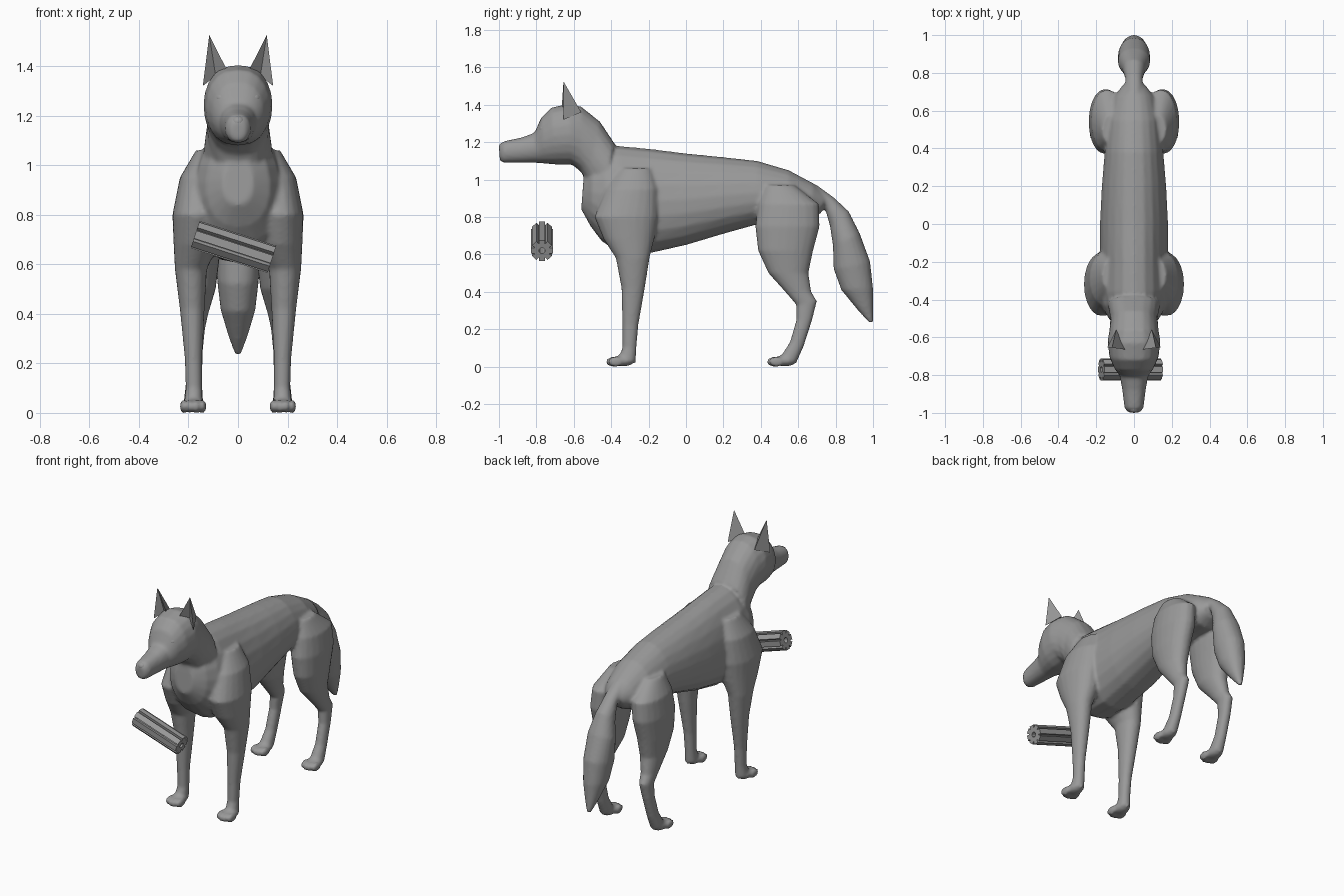
import bpy, bmesh, math
from mathutils import Vector, Matrix

if "Cube" in bpy.data.objects:
    bpy.data.objects.remove(bpy.data.objects["Cube"])

grey = bpy.data.materials.new("plain_grey")
grey.diffuse_color = (0.32, 0.32, 0.32, 1)
grey.use_nodes = True
grey.node_tree.nodes["Principled BSDF"].inputs["Base Color"].default_value = grey.diffuse_color


def finish(bm, name, angle=None):
    bmesh.ops.recalc_face_normals(bm, faces=bm.faces)
    mesh = bpy.data.meshes.new(name)
    bm.to_mesh(mesh)
    bm.free()
    ob = bpy.data.objects.new(name, mesh)
    bpy.context.collection.objects.link(ob)
    mesh.materials.append(grey)
    if angle:
        select(ob)
        bpy.ops.object.shade_smooth_by_angle(angle=math.radians(angle))
    return ob


def select(ob):
    bpy.ops.object.select_all(action='DESELECT')
    ob.select_set(True)
    bpy.context.view_layer.objects.active = ob


def loft(bm, sections, side=1, egg=0.0, power=0.9, n=20):
    """Each section: edge point (y, z), opposite edge (y, z), half width, x centre."""
    rings = []
    for y1, z1, y2, z2, w, *xc in sections:
        cx = xc[0] * side if xc else 0
        mid = Vector((cx, (y1 + y2) / 2, (z1 + z2) / 2))
        half = Vector((0, (y1 - y2) / 2, (z1 - z2) / 2))
        ring = []
        for i in range(n):
            a = math.tau * i / n
            c, s = math.cos(a), math.sin(a)
            c = math.copysign(abs(c) ** power, c)
            ring.append(bm.verts.new(mid + half * s + Vector((w * c * (1 - egg * s), 0, 0))))
        rings.append(ring)
    for r, q in zip(rings, rings[1:]):
        for i in range(n):
            j = (i + 1) % n
            bm.faces.new((r[i], r[j], q[j], q[i]))
    bm.faces.new(rings[0])
    bm.faces.new(rings[-1])


def ball(bm, centre, radii, seg=12):
    m = Matrix.Translation(centre) @ Matrix.Diagonal((*radii, 1))
    bmesh.ops.create_uvsphere(bm, u_segments=seg, v_segments=8, radius=1, matrix=m)


torso = [
    (-.545, 1.04, -.56, .84, .06), (-.50, 1.12, -.51, .75, .13),
    (-.42, 1.17, -.45, .67, .17), (-.36, 1.18, -.36, .61, .185),
    (-.20, 1.165, -.20, .605, .18), (0, 1.14, 0, .65, .18),
    (.20, 1.12, .20, .71, .17), (.38, 1.10, .38, .76, .155),
    (.55, 1.05, .55, .78, .14), (.68, .98, .66, .78, .11), (.75, .92, .72, .82, .06)]
head_neck = [
    (-1.0, 1.18, -.995, 1.10, .03), (-.975, 1.205, -.975, 1.09, .05),
    (-.88, 1.225, -.88, 1.09, .062), (-.81, 1.25, -.80, 1.09, .075),
    (-.775, 1.33, -.75, 1.085, .105), (-.72, 1.385, -.69, 1.08, .13),
    (-.63, 1.405, -.61, 1.08, .14), (-.56, 1.39, -.56, 1.04, .13),
    (-.46, 1.31, -.53, .98, .125), (-.38, 1.19, -.46, .90, .14)]
front_leg = [
    (-.36, 1.06, -.18, 1.06, .06, .11), (-.43, .95, -.15, .95, .085, .15),
    (-.49, .80, -.15, .80, .10, .165), (-.44, .68, -.17, .68, .09, .17),
    (-.375, .58, -.195, .58, .065, .19), (-.345, .42, -.22, .42, .05, .185),
    (-.34, .22, -.255, .22, .035, .18), (-.34, .10, -.265, .10, .033, .178),
    (-.36, .05, -.27, .02, .038, .18)]
hind_leg = [
    (.42, .97, .58, .97, .05, .12), (.385, .87, .71, .87, .085, .14),
    (.37, .75, .715, .75, .09, .15), (.385, .62, .68, .62, .08, .155),
    (.44, .50, .655, .50, .065, .155), (.53, .40, .67, .40, .045, .165),
    (.59, .33, .70, .35, .037, .17), (.59, .25, .675, .25, .033, .175),
    (.555, .13, .63, .11, .033, .178), (.51, .06, .59, .02, .04, .18)]
tail = [
    (.68, .86, .70, .97, .05), (.745, .84, .79, .905, .045),
    (.77, .75, .87, .83, .06), (.785, .65, .93, .71, .085),
    (.79, .52, .985, .56, .085), (.83, .41, 1.0, .42, .07),
    (.92, .30, 1.0, .33, .04), (.98, .235, 1.0, .235, .012)]

# Body: overlapping lofts fused into one smooth skin
bm = bmesh.new()
loft(bm, torso, egg=.12)
loft(bm, head_neck, power=.8)
loft(bm, tail)
for side in (-1, 1):
    loft(bm, front_leg, side)
    loft(bm, hind_leg, side)
    # Paws: a pad and four toes
    for toe_y, pad_y in ((-.382, -.335), (.478, .53)):
        ball(bm, (side * .181, pad_y, .032), (.045, .06, .031))
        for k in (-1.5, -.5, .5, 1.5):
            reach = -.006 if abs(k) < 1 else .006
            ball(bm, (side * .181 + k * .026, toe_y + reach, .026), (.015, .044, .027))
body = finish(bm, "dog_body")
select(body)
remesh = body.modifiers.new("fuse", 'REMESH')
remesh.mode = 'VOXEL'
remesh.voxel_size = .01
remesh.use_smooth_shade = True
smooth = body.modifiers.new("soften", 'SMOOTH')
smooth.factor = .5
smooth.iterations = 4
bpy.ops.object.convert(target='MESH')
body = bpy.context.object
body.data.materials.clear()
body.data.materials.append(grey)

for side, label in ((-1, "left"), (1, "right")):
    # Ear: pointed shell with a hollow front
    bm = bmesh.new()
    inner, notch, outer, back, tip = [bm.verts.new((side * x, y, z)) for x, y, z in (
        (.04, -.665, 1.375), (.09, -.62, 1.36), (.142, -.655, 1.32),
        (.095, -.56, 1.36), (.116, -.655, 1.525))]
    base = (inner, notch, outer, back)
    for i in range(4):
        bm.faces.new((base[i], base[(i + 1) % 4], tip))
    bm.faces.new(base)
    finish(bm, label + "_ear", 30)

    # Eye
    bm = bmesh.new()
    ball(bm, (side * .065, -.755, 1.27), (.028, .03, .024), 16)
    finish(bm, label + "_eye", 60)

# Nose
bm = bmesh.new()
ball(bm, (0, -.975, 1.175), (.028, .025, .024), 16)
finish(bm, "nose", 60)

# Fluted roller: eight ribs around a bored core
bm = bmesh.new()
outline = []
for t in range(8):
    a = math.tau * t / 8
    outline += [(a - .34, .043), (a - .28, .06), (a + .28, .06), (a + .34, .043)]
half_len = .163
rings = []
for x, bore in ((-half_len, True), (-half_len, False), (half_len, False), (half_len, True)):
    rings.append([bm.verts.new((x, math.cos(a) * (.016 if bore else r),
                                math.sin(a) * (.016 if bore else r))) for a, r in outline])
for k in range(4):
    r, q = rings[k], rings[(k + 1) % 4]
    for i in range(len(outline)):
        j = (i + 1) % len(outline)
        bm.faces.new((r[i], r[j], q[j], q[i]))
roller = finish(bm, "fluted_roller")
roller.location = (-.018, -.77, .67)
roller.rotation_euler = (0, .313, 0)
